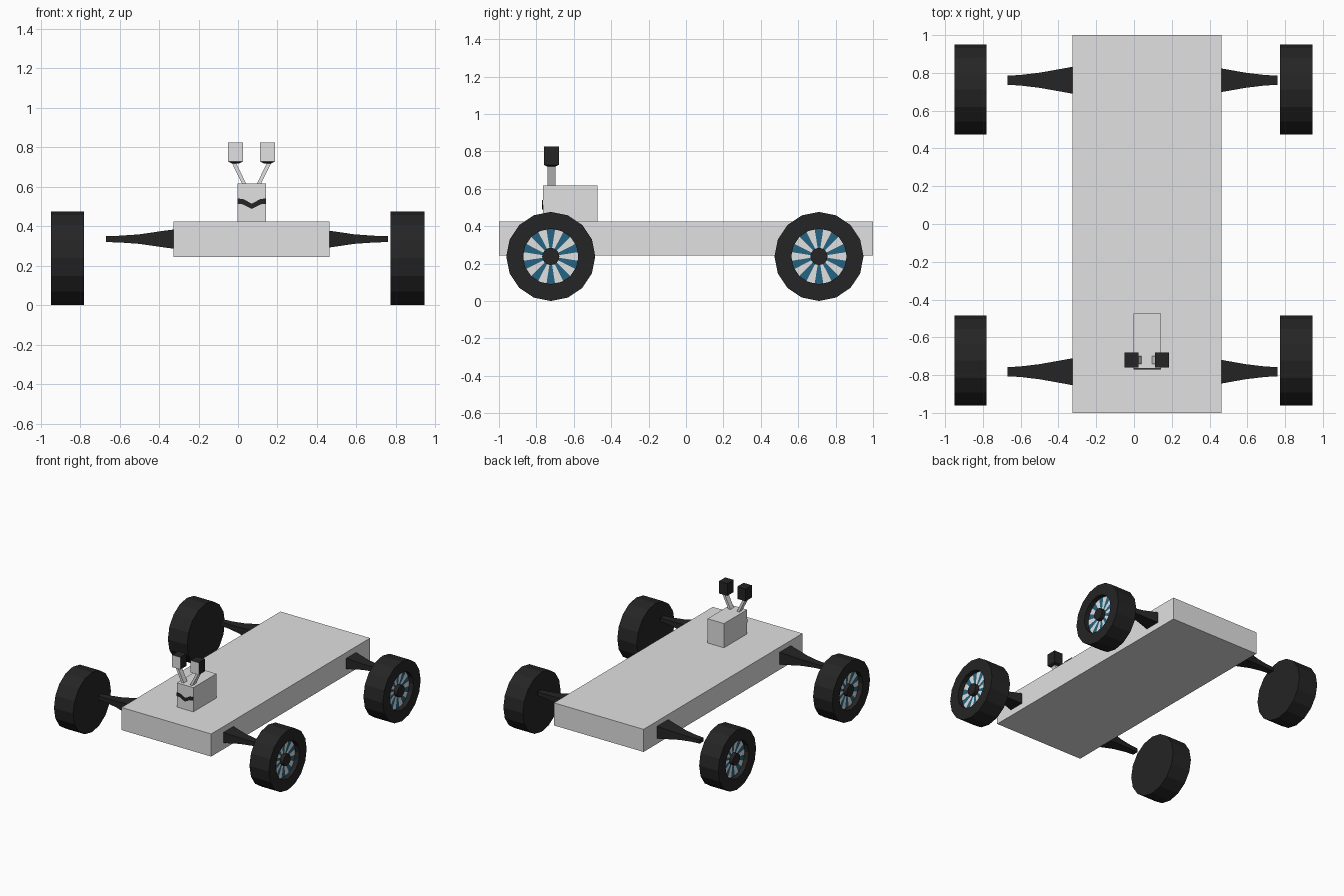
import bpy, bmesh
from math import sin, cos, pi

if "Cube" in bpy.data.objects:
    bpy.data.objects.remove(bpy.data.objects["Cube"], do_unlink=True)


def material(name, rgb):
    m = bpy.data.materials.new(name)
    m.use_nodes = True
    m.diffuse_color = (*rgb, 1)
    m.node_tree.nodes["Principled BSDF"].inputs["Base Color"].default_value = (*rgb, 1)
    return m


GREY = material("light grey", (0.75, 0.75, 0.75))
BLACK = material("rubber black", (0.018, 0.018, 0.018))
BLUE = material("teal blue", (0.018, 0.125, 0.225))


def finish(name, bm, *mats):
    bmesh.ops.recalc_face_normals(bm, faces=bm.faces[:])
    mesh = bpy.data.meshes.new(name)
    bm.to_mesh(mesh)
    bm.free()
    for m in mats:
        mesh.materials.append(m)
    ob = bpy.data.objects.new(name, mesh)
    bpy.context.collection.objects.link(ob)
    return ob


def loft(bm, rings):
    """Skin a list of equal-length point rings and cap both ends."""
    loops = [[bm.verts.new(p) for p in ring] for ring in rings]
    for a, b in zip(loops, loops[1:]):
        for i in range(len(a)):
            j = (i + 1) % len(a)
            bm.faces.new((a[i], a[j], b[j], b[i]))
    bm.faces.new(loops[0])
    bm.faces.new(loops[-1])


def rect_z(x0, x1, y0, y1, z):
    return [(x0, y0, z), (x1, y0, z), (x1, y1, z), (x0, y1, z)]


def box(name, x0, x1, y0, y1, z0, z1, mat):
    bm = bmesh.new()
    loft(bm, [rect_z(x0, x1, y0, y1, z) for z in (z0, z1)])
    return finish(name, bm, mat)


def circle(x, y, z, r, n):
    return [(x, y + r * sin(2 * pi * i / n), z + r * cos(2 * pi * i / n)) for i in range(n)]


# Chassis and head
box("chassis", -0.326, 0.464, -1, 1, 0.244, 0.424, GREY)
box("head", -0.003, 0.142, -0.765, -0.474, 0.42, 0.617, GREY)

# Mouth: thin bent strip on the front of the head
mouth = bmesh.new()
loft(mouth, [[(x, y, z) for y, z in ((-0.769, top - 0.027), (-0.769, top),
                                     (-0.764, top), (-0.764, top - 0.027))]
             for x, top in ((-0.003, 0.541), (0.025, 0.538), (0.07, 0.515),
                            (0.114, 0.538), (0.142, 0.541))])
finish("mouth", mouth, BLACK)

# Eyes on slanted stalks, mirrored about the head centre
HEAD_X = 0.0685
for side, label in ((-1, "right"), (1, "left")):
    def at(d):
        return HEAD_X + side * d

    stalk = bmesh.new()
    loft(stalk, [rect_z(at(d), at(d + 0.021), -0.74, -0.698, z)
                 for d, z in ((0.022, 0.605), (0.079, 0.722))])
    finish(label + "_eye_stalk", stalk, GREY)

    eye = bmesh.new()
    loft(eye, [rect_z(at(0.066), at(0.096), -0.74, -0.7, 0.717),
               rect_z(at(0.044), at(0.118), -0.76, -0.68, 0.728),
               rect_z(at(0.044), at(0.118), -0.76, -0.68, 0.825)])
    ob = finish(label + "_eye", eye, BLACK, GREY)
    for f in ob.data.polygons:
        f.material_index = int(f.normal.y < -0.9)


# Wheels: tyre with a recessed striped disc and a hub on the outer face
TYRE_R, RIM_R, HUB_R, RECESS = 0.238, 0.148, 0.046, 0.04


def wheel(label, inner, outer, y):
    s = 1 if outer > inner else -1
    floor = outer - s * RECESS
    z = TYRE_R
    tyre = bmesh.new()
    loft(tyre, [circle(x, y, z, r, 16) for x, r in
                ((inner, TYRE_R), (outer, TYRE_R), (outer, RIM_R), (floor, RIM_R))])
    finish(label + "_tyre", tyre, BLACK)

    # Striped disc: alternating wedges
    n = 20
    disc = bmesh.new()
    mid = disc.verts.new((floor + s * 0.003, y, z))
    rim = []
    for i in range(n):
        a = 2 * pi * (i - 0.5) / n
        rim.append(disc.verts.new((floor + s * 0.003, y + RIM_R * sin(a), z + RIM_R * cos(a))))
    for i in range(n):
        f = disc.faces.new((mid, rim[i], rim[(i + 1) % n]))
        f.material_index = i % 2
    ob = finish(label + "_rim", disc, BLUE, GREY)
    if ob.data.polygons[0].normal.x * s < 0:
        ob.data.flip_normals()

    hub = bmesh.new()
    loft(hub, [circle(x, y, z, HUB_R, 16) for x in (floor, outer - s * 0.006)])
    finish(label + "_hub", hub, BLACK)


# Axle arms: flared rectangular arms from tip into the chassis
ARM = ((0, 0.024, 0.015), (0.07, 0.028, 0.017), (0.17, 0.04, 0.024),
       (0.3, 0.063, 0.043), (0.38, 0.078, 0.053))


def axle(label, tip, s, y, z=0.335):
    bm = bmesh.new()
    loft(bm, [[(tip - s * t, y + a * hy, z + b * hz)
               for a, b in ((-1, -1), (1, -1), (1, 1), (-1, 1))] for t, hy, hz in ARM])
    finish(label + "_axle_arm", bm, BLACK)


for end, wheel_y, arm_y in (("front", -0.723, -0.782), ("rear", 0.711, 0.761)):
    wheel(end + "_right", -0.78, -0.949, wheel_y)
    wheel(end + "_left", 0.774, 0.945, wheel_y)
    axle(end + "_right", -0.67, -1, arm_y)
    axle(end + "_left", 0.76, 1, arm_y)
